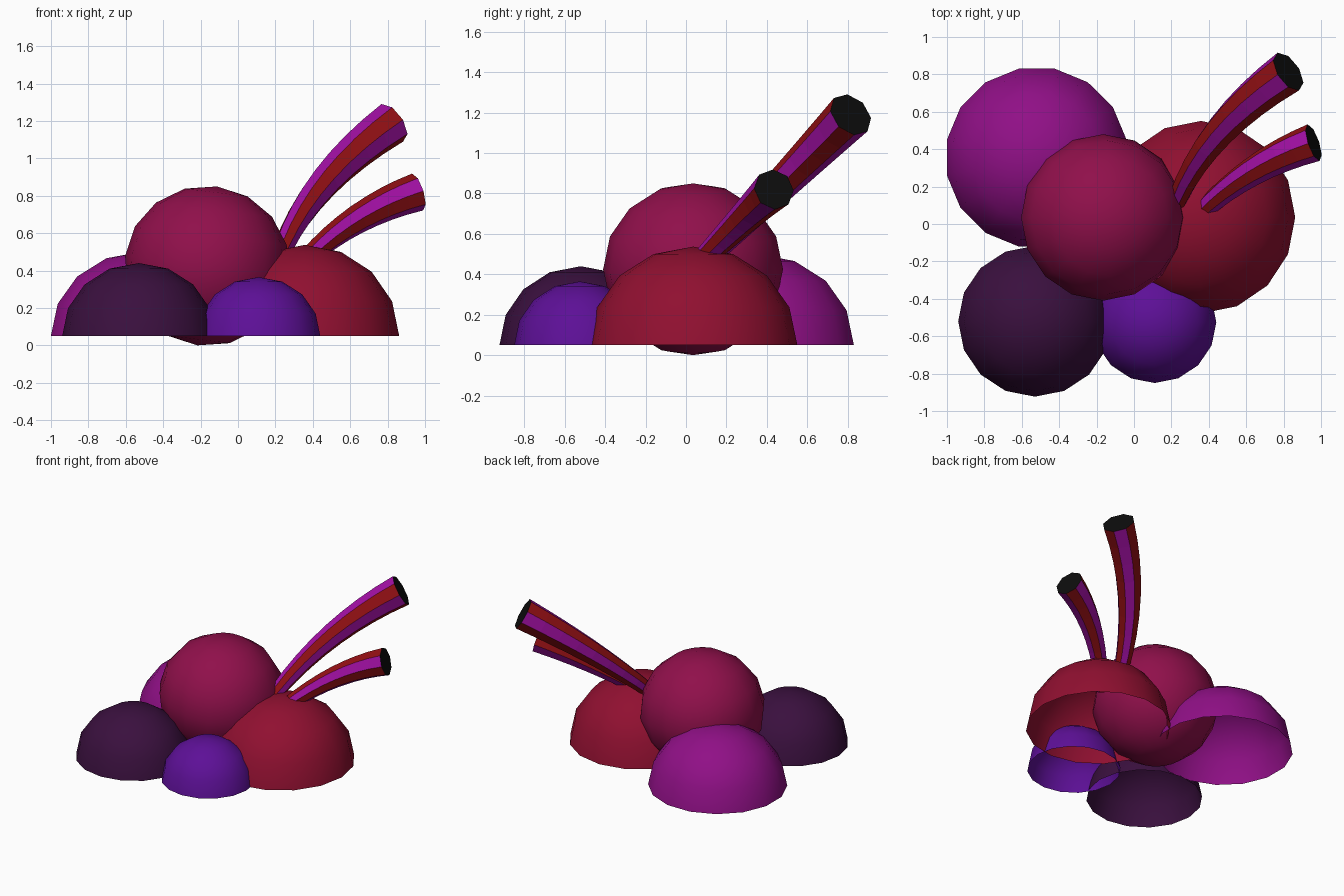
import bpy, bmesh, math
from mathutils import Vector, Matrix

if "Cube" in bpy.data.objects:
    bpy.data.objects.remove(bpy.data.objects["Cube"])


def material(name, rgb):
    m = bpy.data.materials.new(name)
    m.diffuse_color = (*rgb, 1)
    m.use_nodes = True
    m.node_tree.nodes["Principled BSDF"].inputs["Base Color"].default_value = m.diffuse_color
    return m


def finish(name, bm, mats, smooth):
    me = bpy.data.meshes.new(name)
    for f in bm.faces:
        f.smooth = smooth
    bm.to_mesh(me)
    bm.free()
    for m in mats:
        me.materials.append(m)
    ob = bpy.data.objects.new(name, me)
    bpy.context.collection.objects.link(ob)
    return ob


def ball(name, center, size, rgb, turn=0.0, tilt=0.0, dome=True):
    bm = bmesh.new()
    bmesh.ops.create_uvsphere(bm, u_segments=16, v_segments=8, radius=1)
    if dome:  # keep the upper half, open underneath
        low = [v for v in bm.verts if v.co.z < -0.01]
        bmesh.ops.delete(bm, geom=low, context='VERTS')
    mat = (Matrix.Translation(center) @ Matrix.Rotation(math.radians(tilt), 4, 'Y')
           @ Matrix.Diagonal((*size, 1)) @ Matrix.Rotation(math.radians(turn), 4, 'Z'))
    bm.transform(mat)
    finish(name, bm, [material(name + "_color", rgb)], True)


# Berry-like domes sitting around the middle
ball("front_left_dome", (-0.53, -0.52, 0.05), (0.41, 0.403, 0.39), (0.042, 0.005, 0.048))
ball("back_left_dome", (-0.52, 0.355, 0.05), (0.49, 0.485, 0.45), (0.28, 0.005, 0.24), turn=11.25)
ball("front_dome", (0.11, -0.525, 0.05), (0.33, 0.325, 0.315), (0.11, 0.005, 0.31))
ball("right_dome", (0.357, 0.036, 0.05), (0.505, 0.515, 0.487), (0.28, 0.005, 0.03))

# Whole ball in the middle
ball("center_ball", (-0.165, 0.035, 0.425), (0.442, 0.445, 0.428), (0.28, 0.005, 0.07),
     tilt=7, dome=False)

stalk_mats = [material("stalk_purple", (0.36, 0.005, 0.37)),
              material("stalk_red", (0.29, 0.005, 0.007)),
              material("stalk_end", (0.004, 0.004, 0.004))]


def stalk(name, start, bend, end, r0, r1, shift, sides=8, steps=9):
    p0, p1, p2 = Vector(start), Vector(bend), Vector(end)
    side = Vector((0, -1, 1)).normalized()
    bm = bmesh.new()
    rings = []
    for i in range(steps + 1):
        s = i / steps
        p = p0 * (1 - s) ** 2 + p1 * 2 * s * (1 - s) + p2 * s ** 2
        t = ((p1 - p0) * (1 - s) + (p2 - p1) * s).normalized()
        up = t.cross(side).normalized()
        if up.x > 0:
            up = -up
        b = (side - t * side.dot(t)).normalized()
        r = r0 + (r1 - r0) * s
        rings.append([bm.verts.new(p + r * (b * math.cos(a) + up * math.sin(a)))
                      for a in (2 * math.pi * k / sides for k in range(sides))])
    for a, c in zip(rings, rings[1:]):
        for k in range(sides):
            n = (k + 1) % sides
            bm.faces.new((a[k], a[n], c[n], c[k])).material_index = (k + shift) % 2
    bm.faces.new(rings[-1]).material_index = 2
    bm.faces.new(rings[0][::-1]).material_index = 2
    bmesh.ops.recalc_face_normals(bm, faces=bm.faces)
    finish(name, bm, stalk_mats, False)


# Striped, flaring stalks with dark cut ends
stalk("tall_stalk", (0.20, 0.04, 0.41), (0.345, 0.49, 0.86), (0.825, 0.815, 1.19),
      0.045, 0.117, 0)
stalk("short_stalk", (0.30, 0.0, 0.39), (0.567, 0.30, 0.695), (0.96, 0.435, 0.82),
      0.045, 0.103, 1)
